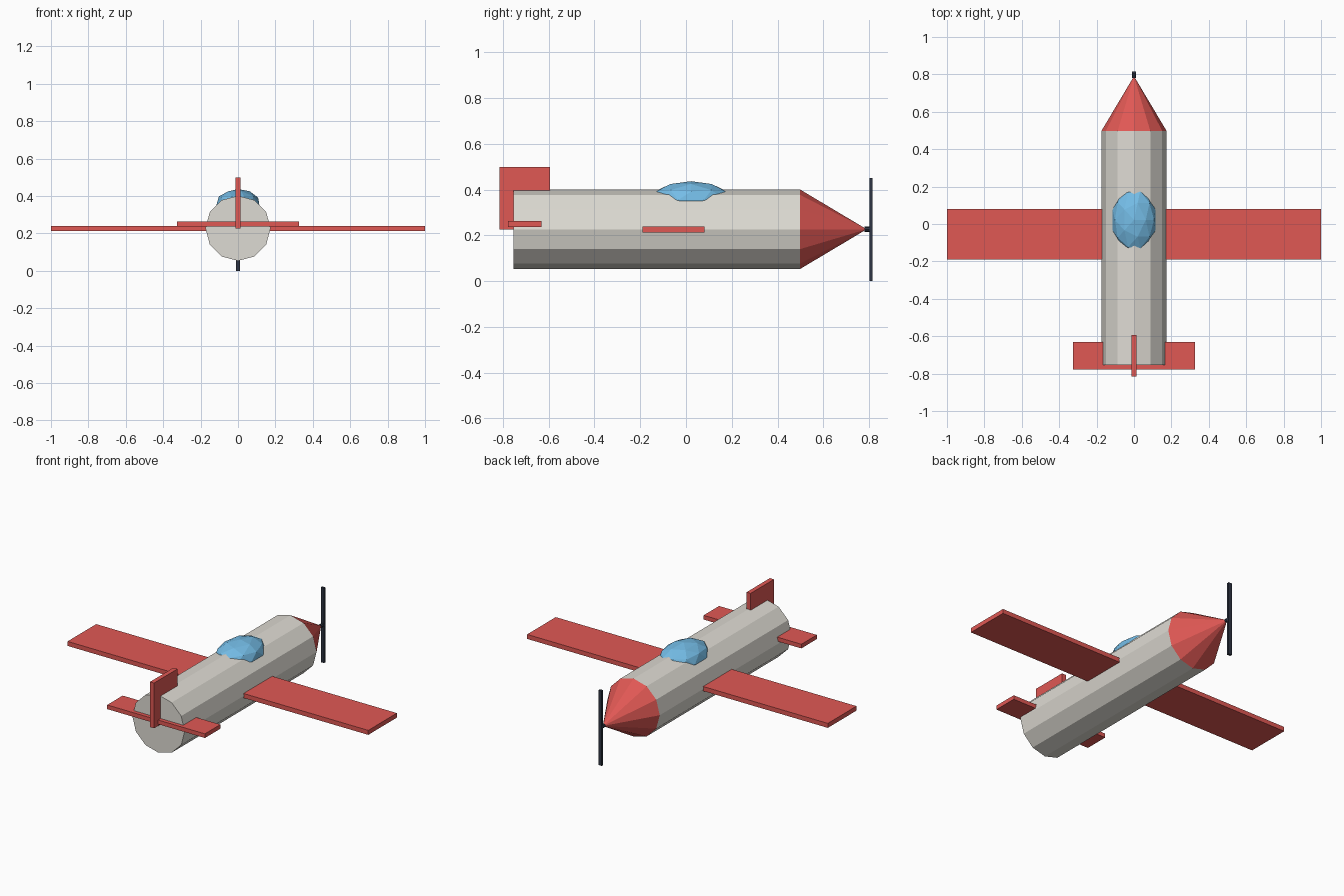
import bpy
from math import radians
from mathutils import Matrix

cube = bpy.data.objects.get("Cube")
if cube:
    bpy.data.objects.remove(cube, do_unlink=True)


def srgb(r, g, b):
    def lin(c):
        c /= 255
        return c / 12.92 if c <= 0.04045 else ((c + 0.055) / 1.055) ** 2.4
    return (lin(r), lin(g), lin(b), 1)


def material(name, color):
    m = bpy.data.materials.new(name)
    m.diffuse_color = color
    m.use_nodes = True
    m.node_tree.nodes["Principled BSDF"].inputs["Base Color"].default_value = color
    return m


grey = material("warm grey", srgb(222, 219, 211))
red = material("red", srgb(224, 88, 84))
blue = material("glass blue", srgb(116, 188, 230))
dark = material("dark slate", srgb(45, 52, 66))


def finish(name, mat):
    ob = bpy.context.object
    ob.name = ob.data.name = name
    ob.data.materials.append(mat)
    return ob


def box(name, mat, size, center):
    bpy.ops.mesh.primitive_cube_add(size=1, location=center)
    ob = finish(name, mat)
    ob.data.transform(Matrix.Diagonal((*size, 1)))
    return ob


def tapered(name, mat, r_back, r_front, y_back, y_front, z, sides=12):
    # Round part along y, with a corner pointing straight up
    bpy.ops.mesh.primitive_cone_add(
        vertices=sides, radius1=r_back, radius2=r_front, depth=y_front - y_back,
        location=(0, (y_back + y_front) / 2, z), rotation=(radians(-90), 0, 0))
    return finish(name, mat)


AXIS = 0.227

# Body and nose
tapered("fuselage", grey, 0.174, 0.174, -0.755, 0.498, AXIS)
tapered("nose_cone", red, 0.174, 0, 0.498, 0.79, AXIS)

# Canopy half sunk into the body
bpy.ops.mesh.primitive_ico_sphere_add(subdivisions=2, radius=1, location=(0, 0.022, 0.355))
canopy = finish("canopy", blue)
canopy.data.transform(Matrix.Diagonal((0.12, 0.18, 0.082, 1)))

# Wings and tail
box("wing", red, (2, 0.272, 0.027), (0, -0.055, 0.226))
box("tailplane", red, (0.65, 0.147, 0.025), (0, -0.705, 0.25))
box("tail_fin", red, (0.027, 0.222, 0.272), (0, -0.705, 0.363))

# Propeller
tapered("propeller_hub", dark, 0.011, 0.011, 0.78, 0.806, AXIS, 8)
box("propeller_blade", dark, (0.022, 0.014, 0.45), (0, 0.809, 0.225))
